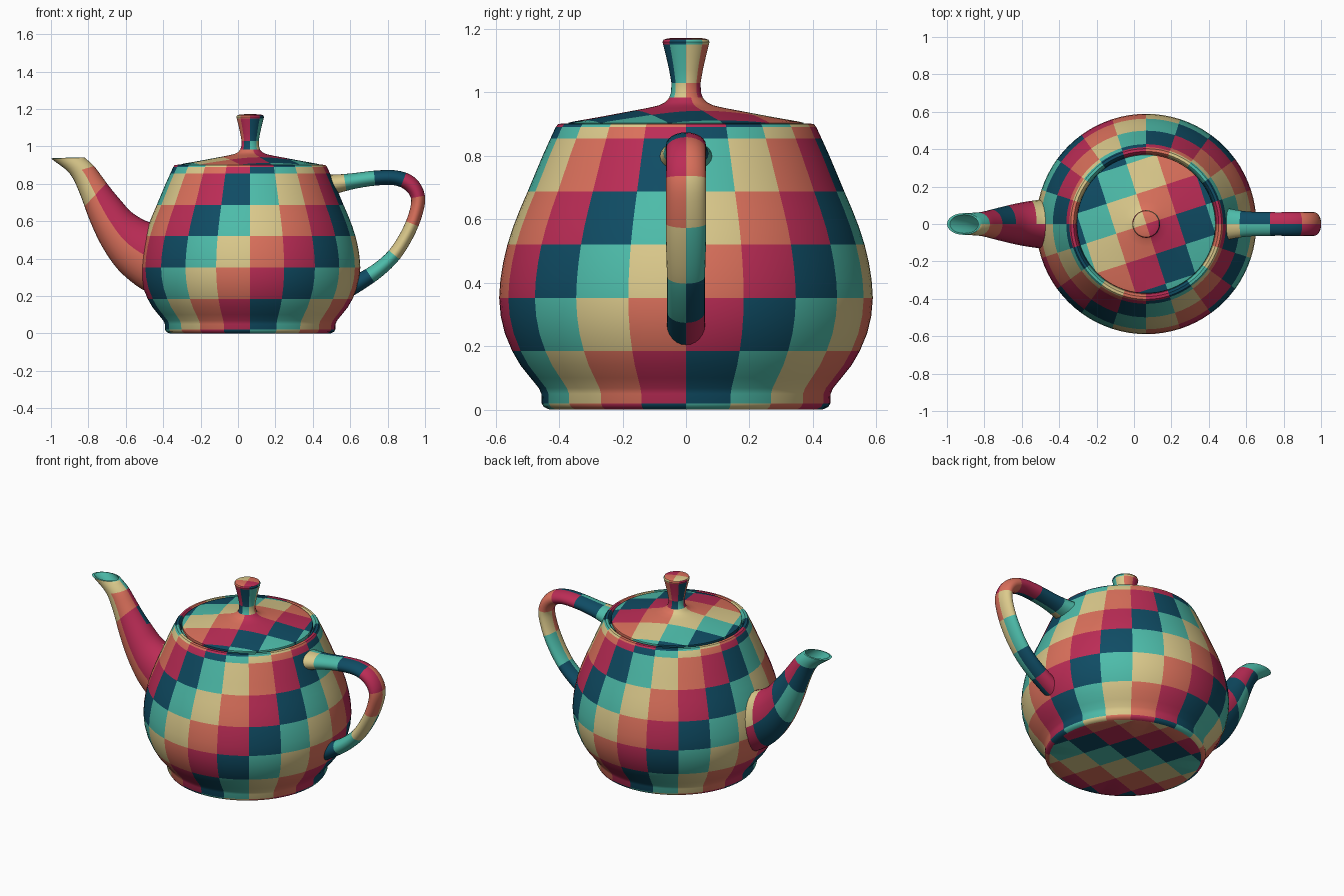
import bpy, bmesh, math
from mathutils import Vector

if "Cube" in bpy.data.objects:
    bpy.data.objects.remove(bpy.data.objects["Cube"])

CX = 0.065          # x of the body axis
COLS = [("navy", (15, 76, 100)), ("teal", (77, 188, 170)), ("beige", (220, 202, 140)),
        ("coral", (220, 113, 92)), ("crimson", (188, 44, 86))]


def linear(c):
    c /= 255
    return c / 12.92 if c < 0.04045 else ((c + 0.055) / 1.055) ** 2.4


mats = []
for name, rgb in COLS:
    m = bpy.data.materials.new(name)
    m.diffuse_color = (*[linear(c) for c in rgb], 1)
    m.use_nodes = True
    m.node_tree.nodes["Principled BSDF"].inputs["Base Color"].default_value = m.diffuse_color
    mats.append(m)


def spline(pts, n):
    """Catmull-Rom samples, n steps per span."""
    p = [Vector(q) for q in pts]
    p = [2 * p[0] - p[1]] + p + [2 * p[-1] - p[-2]]
    out = []
    for k in range(1, len(p) - 2):
        a, b, c, d = p[k - 1:k + 3]
        for s in range(n):
            t = s / n
            out.append(0.5 * (2 * b + (c - a) * t + (2 * a - 5 * b + 4 * c - d) * t * t
                              + (3 * b - a - 3 * c + d) * t ** 3))
    return out + [p[-2]]


ROT, CELL = math.radians(18), 0.168
U = Vector((math.cos(ROT), math.sin(ROT), 0))
V = Vector((-math.sin(ROT), math.cos(ROT), 0))
AXIS = Vector((CX, 0, 0))


def loft(name, rings, colour, angle=40):
    """Skin closed rings; colour(i, j) gives a material, or None for a flat checker."""
    bm = bmesh.new()
    flag = bm.faces.layers.int.new("flat")
    vs = [[bm.verts.new(p) for p in r] for r in rings]
    n = len(rings[0])
    for i in range(len(rings) - 1):
        for j in range(n):
            k = (j + 1) % n
            f = bm.faces.new((vs[i][j], vs[i][k], vs[i + 1][k], vs[i + 1][j]))
            c = colour(i, j)
            f[flag] = c is None
            f.material_index = (c or 0) % 5
    bmesh.ops.remove_doubles(bm, verts=bm.verts, dist=1e-5)
    # cut the checker lines into the flat areas
    if any(f[flag] for f in bm.faces):
        for d in (U, V):
            for s in range(-3, 4):
                fs = [f for f in bm.faces if f[flag]]
                es = {e for f in fs for e in f.edges}
                ve = {v for f in fs for v in f.verts}
                bmesh.ops.bisect_plane(bm, geom=fs + list(es) + list(ve), dist=1e-5,
                                       plane_co=AXIS + d * s * CELL, plane_no=d)
        for f in bm.faces:
            if f[flag]:
                p = f.calc_center_median() - AXIS
                side, shift = (1, 3) if p.z > 0.1 else (-1, 0)   # underside is mirrored
                f.material_index = (side * math.floor(p.dot(U) / CELL)
                                    - math.floor(p.dot(V) / CELL) + shift) % 5
    bmesh.ops.recalc_face_normals(bm, faces=bm.faces)
    me = bpy.data.meshes.new(name)
    bm.to_mesh(me)
    bm.free()
    for m in mats:
        me.materials.append(m)
    ob = bpy.data.objects.new(name, me)
    bpy.context.collection.objects.link(ob)
    bpy.ops.object.select_all(action='DESELECT')
    ob.select_set(True)
    bpy.context.view_layer.objects.active = ob
    bpy.ops.object.shade_smooth_by_angle(angle=math.radians(angle))
    return ob


def revolve(profile, n):
    return [[(CX + r * math.cos(2 * math.pi * j / n), r * math.sin(2 * math.pi * j / n), z)
             for j in range(n)] for r, z in profile]


# Body: 20 columns by rows of 0.1675, colours stepping diagonally
body = [(0, 0), (.43, 0), (.448, .008), (.455, .02), (.456, .05), (.464, .068), (.49, .1),
        (.522, .14), (.548, .185), (.571, .24), (.584, .295), (.589, .3525), (.585, .41),
        (.576, .465), (.563, .52), (.545, .576), (.523, .632), (.499, .6875), (.475, .745),
        (.452, .80), (.427, .855), (.411, .89), (.403, .9), (.388, .902), (.38, .894),
        (.374, .87), (.25, .865)]


def body_colour(i, j):
    if i == 0:
        return None
    z = (body[i][1] + body[i + 1][1]) / 2
    row = math.floor((z - 0.0175) / 0.1675)
    if i >= 21:
        row = 6
    return j // 4 - row


loft("body", revolve(body, 80), body_colour)

# Lid: shallow cone with a flat checker
lid = [(.36, .87), (.372, .892), (.37, .904), (.355, .908), (.28, .921), (.2, .936),
       (.12, .951), (.085, .959), (.065, .969), (.053, .983)]
loft("lid", revolve(lid, 80), lambda i, j: None)

# Knob: 8 columns, flaring upwards
knob = [(.053, .983), (.047, 1.0), (.046, 1.03), (.053, 1.07), (.062, 1.11), (.072, 1.15),
        (.074, 1.158), (.07, 1.166), (.058, 1.17), (.03, 1.172), (0, 1.172)]


def knob_colour(i, j):
    if i >= 7:
        return None
    row = -1 if i < 2 else (0 if i < 5 else 1)
    column = j // 6 if j < 24 else j // 6 - 8
    return column + 2 - row


loft("knob", revolve(knob, 48), knob_colour)

# Handle: x, z, half thickness, half width along the loop
path = spline([(.46, .79, .06, .095), (.53, .80, .05, .078), (.62, .815, .042, .066),
               (.73, .83, .04, .063), (.84, .832, .04, .063), (.92, .80, .042, .063),
               (.962, .73, .038, .063), (.95, .64, .036, .063), (.905, .53, .036, .063),
               (.835, .42, .037, .06), (.75, .34, .04, .06), (.66, .28, .044, .06),
               (.56, .22, .045, .06)], 4)
rings = []
N = 24
for i, p in enumerate(path):
    a, b = path[max(i - 1, 0)], path[min(i + 1, len(path) - 1)]
    t = Vector((b[0] - a[0], 0, b[1] - a[1])).normalized()
    nrm = Vector((-t.z, 0, t.x))
    rings.append([Vector((p[0], 0, p[1])) + nrm * p[2] * math.cos(2 * math.pi * j / N)
                  + Vector((0, p[3] * math.sin(2 * math.pi * j / N), 0)) for j in range(N)])
loft("handle", rings, lambda i, j: 2 - i // 6 - (1 if j < N // 2 else 0))

# Spout: lower x, z, upper x, z, half width, ending in an open lip
stations = spline([(-.42, .20, -.40, .59, .13), (-.52, .24, -.475, .595, .13),
                   (-.64, .34, -.565, .645, .115), (-.73, .47, -.63, .715, .098),
                   (-.795, .61, -.68, .775, .083), (-.845, .745, -.725, .835, .07),
                   (-.90, .855, -.77, .895, .062), (-1.0, .935, -.82, .94, .058)], 4)
outer = len(stations) - 1
stations += [(-.985, .938, -.832, .941, .05), (-.90, .88, -.785, .90, .048),
             (-.84, .78, -.74, .835, .045), (-.80, .68, -.70, .775, .04),
             (-.76, .66, -.72, .70, .01)]
rings = []
for lx, lz, ux, uz, w in stations:
    c, h = Vector((lx + ux, 0, lz + uz)) / 2, Vector((ux - lx, 0, uz - lz)) / 2
    rings.append([c + h * math.cos(2 * math.pi * j / N)
                  + Vector((0, w * math.sin(2 * math.pi * j / N), 0)) for j in range(N)])

# upper and lower colour of each spout step, near and far side
NEAR = [(4, 3), (4, 3), (4, 3), (3, 2), (2, 2)]
FAR = [(2, 4), (4, 0), (0, 1), (4, 0), (1, 1)]


def spout_colour(i, j):
    if i >= outer:
        return 1
    low = 1 if N // 4 <= j < 3 * N // 4 else 0
    return (FAR if j < N // 2 else NEAR)[i // 6][low]


loft("spout", rings, spout_colour)
